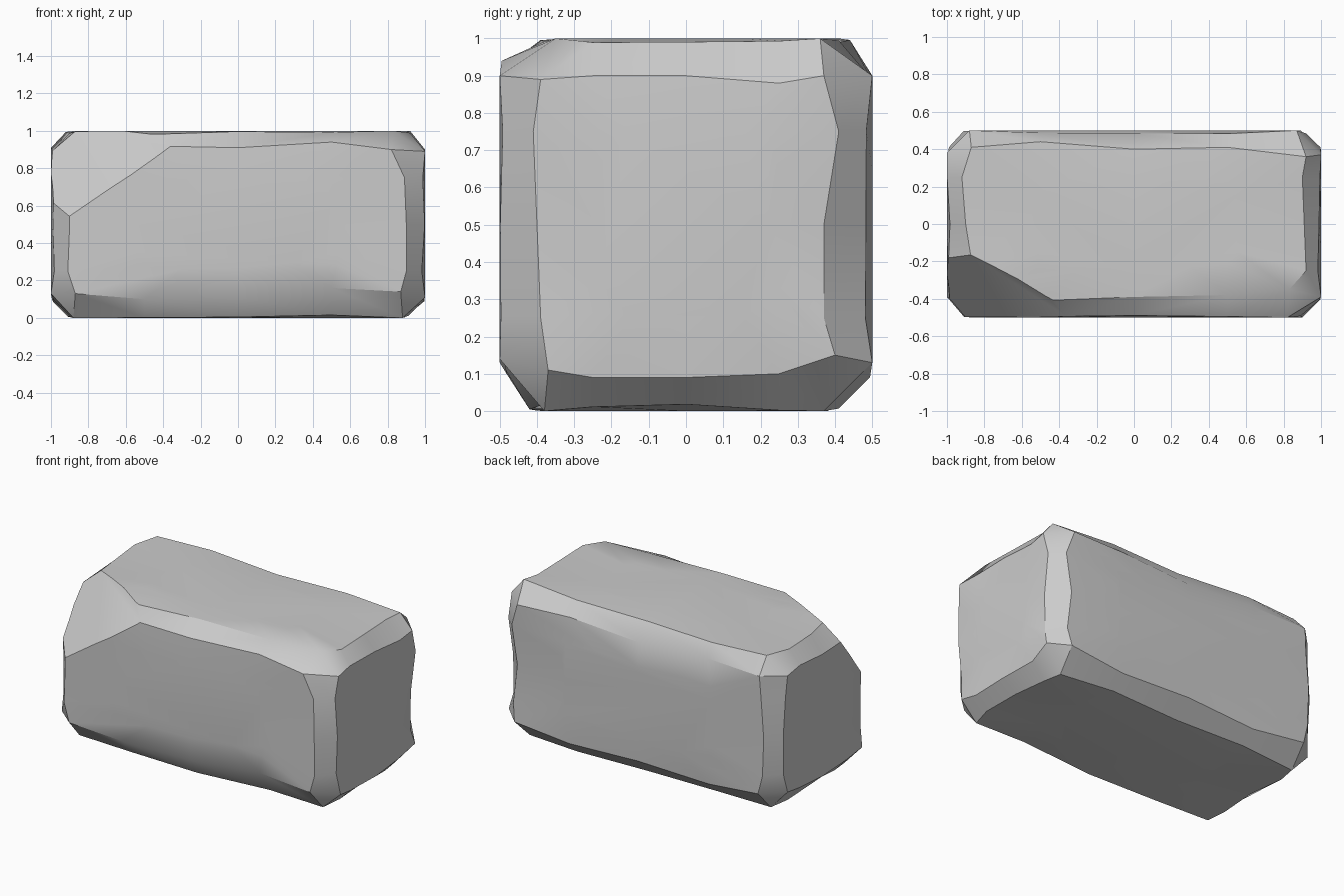
import bpy
import bmesh
import math
import random
from itertools import product
from mathutils import Vector

random.seed(4)
if "Cube" in bpy.data.objects:
    bpy.data.objects.remove(bpy.data.objects["Cube"])

HALF = Vector((1.0, 0.5, 0.5))
CENTRE = Vector((0, 0, 0.5))
STEPS = (-0.5, 0.0, 0.5)
X, Y, Z = 0, 1, 2

# Worn border of every face: inset in hundredths along each of its four sides,
# listed from the low end of the side to the high end.
BORDERS = {
    (Y, -1): {(X, -1): (13, 9, 10, 9, 14), (X, 1): (13, 10, 10, 11, 18),
              (Z, -1): (13, 10, 11, 16, 14), (Z, 1): (10, 8, 9, 6, 10)},
    (Y, 1): {(X, -1): (13, 10, 9, 11, 12), (X, 1): (11, 9, 12, 8, 13),
             (Z, -1): (13, 9, 11, 9, 13), (Z, 1): (10, 9, 12, 9, 10)},
    (X, 1): {(Y, -1): (13, 11, 10, 9, 11), (Y, 1): (10, 13, 13, 9, 13),
             (Z, -1): (11, 9, 9, 10, 15), (Z, 1): (11, 10, 10, 12, 10)},
    (X, -1): {(Y, -1): (11, 10, 11, 9, 12), (Y, 1): (12, 10, 9, 11, 12),
              (Z, -1): (13, 10, 9, 11, 13), (Z, 1): (11, 10, 12, 9, 11)},
    (Z, 1): {(X, -1): (14, 14, 10, 8, 13), (X, 1): (17, 8, 9, 10, 8),
             (Y, -1): (9, 9, 11, 12, 15), (Y, 1): (9, 6, 10, 9, 14)},
    (Z, -1): {(X, -1): (12, 10, 11, 9, 12), (X, 1): (12, 9, 10, 11, 13),
              (Y, -1): (12, 10, 8, 11, 12), (Y, 1): (12, 10, 11, 9, 13)},
}


def edge_at(axis, sign, inset):
    return sign * (HALF[axis] - inset / 100)


def add_face(bm, axis, sign, border):
    """Make one slightly worn face; return its corner and side vertices."""
    u, v = [i for i in (X, Y, Z) if i != axis]

    def point(pu, pv, dip):
        p = Vector((0, 0, 0))
        p[axis], p[u], p[v] = sign * (HALF[axis] - dip), pu, pv
        return bm.verts.new(p + CENTRE)

    corners = {}
    for su, sv in product((-1, 1), repeat=2):
        pu = edge_at(u, su, border[u, su][0 if sv < 0 else -1])
        pv = edge_at(v, sv, border[v, sv][0 if su < 0 else -1])
        corners[su, sv] = point(pu, pv, 0)

    sides = {}
    for (b, t), insets in border.items():
        c = v if b == u else u
        mids = []
        for step, inset in zip(STEPS, insets[1:4]):
            across, along = edge_at(b, t, inset), step * HALF[c]
            pu, pv = (across, along) if b == u else (along, across)
            mids.append(point(pu, pv, random.uniform(0, 0.02)))
        ends = [corners[(t, e) if b == u else (e, t)] for e in (-1, 1)]
        sides[b, t] = [ends[0]] + mids + [ends[1]]

    # Border loop, then a flat inner panel
    outer = (sides[v, -1][:-1] + sides[u, 1][:-1]
             + sides[v, 1][:0:-1] + sides[u, -1][:0:-1])
    inner = []
    for vert in outer:
        p = vert.co - CENTRE
        inner.append(point(p[u] * 0.6, p[v] * 0.6, 0))
    for i in range(len(outer)):
        j = (i + 1) % len(outer)
        bm.faces.new((outer[i], outer[j], inner[j], inner[i]))
    bm.faces.new(inner)
    return corners, sides


bm = bmesh.new()
built = {key: add_face(bm, *key, border) for key, border in BORDERS.items()}

# Chamfer strips between neighbouring faces
for (a, s), (_, sides) in built.items():
    for (b, t), line in sides.items():
        if a < b:
            other = built[b, t][1][a, s]
            for i in range(len(line) - 1):
                bm.faces.new((line[i], line[i + 1], other[i + 1], other[i]))

# Small triangular corners
for sx, sy, sz in product((-1, 1), repeat=3):
    bm.faces.new((built[X, sx][0][sy, sz], built[Y, sy][0][sx, sz],
                  built[Z, sz][0][sx, sy]))
bmesh.ops.recalc_face_normals(bm, faces=bm.faces)

# Large chip broken off the upper front corner
cut = bmesh.ops.bisect_plane(
    bm, geom=bm.verts[:] + bm.edges[:] + bm.faces[:], clear_outer=True,
    plane_co=(-0.4, -0.41, 1.0), plane_no=(-0.106, -0.202, 0.155))
rim = [g for g in cut["geom_cut"] if isinstance(g, bmesh.types.BMEdge)]
bmesh.ops.holes_fill(bm, edges=rim, sides=0)
bmesh.ops.recalc_face_normals(bm, faces=bm.faces)

mesh = bpy.data.meshes.new("stone_block")
bm.to_mesh(mesh)
bm.free()
block = bpy.data.objects.new("stone_block", mesh)
bpy.context.collection.objects.link(block)

# Plain grey stone
stone = bpy.data.materials.new("grey stone")
stone.use_nodes = True
grey = (0.6, 0.6, 0.6, 1)
stone.diffuse_color = grey
stone.node_tree.nodes["Principled BSDF"].inputs["Base Color"].default_value = grey
mesh.materials.append(stone)

bpy.context.view_layer.objects.active = block
block.select_set(True)
bpy.ops.object.shade_smooth_by_angle(angle=math.radians(30))
